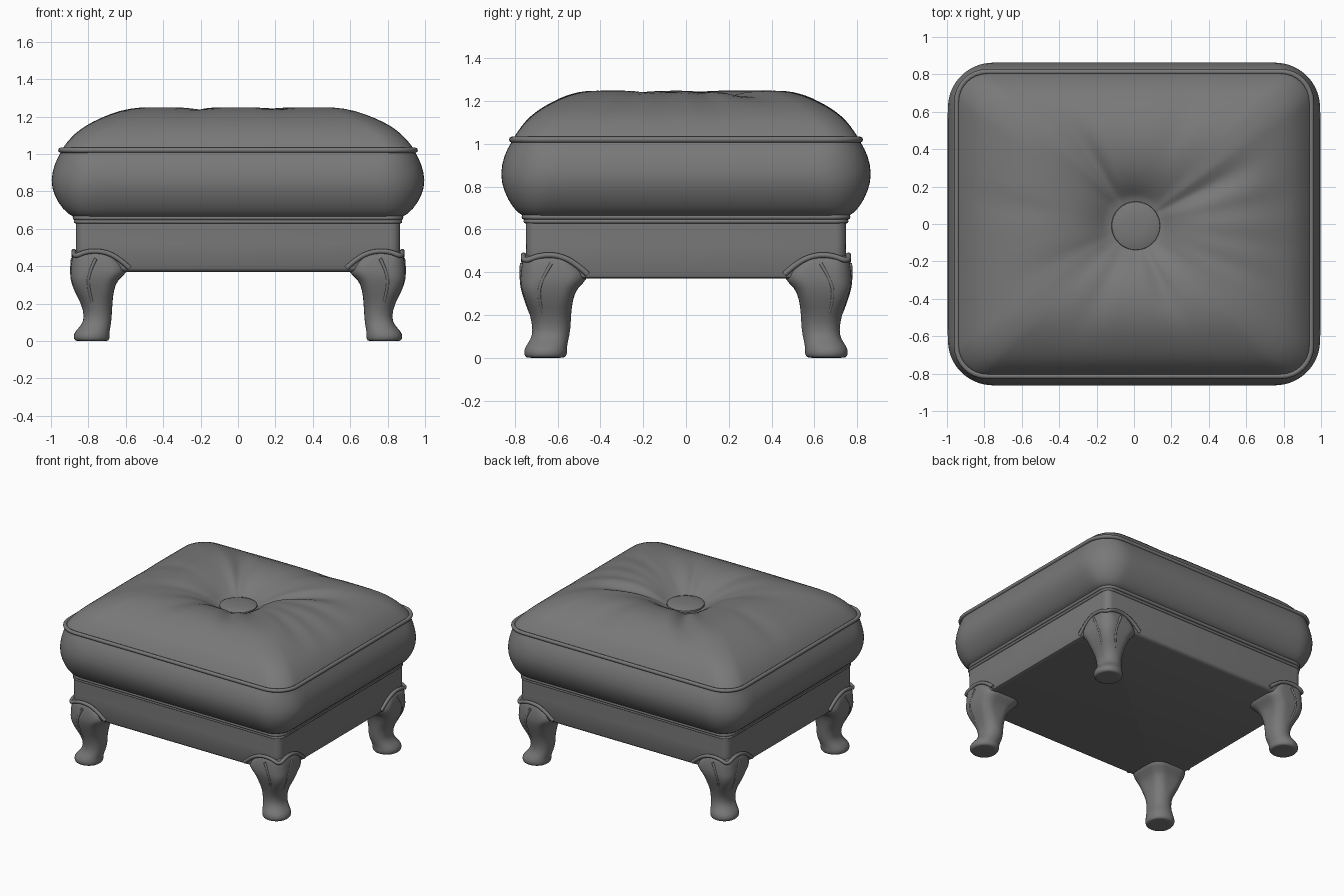
import bpy, bmesh, math
from math import sin, cos, pi, radians, exp, atan2

cube = bpy.data.objects.get("Cube")
if cube:
    bpy.data.objects.remove(cube, do_unlink=True)

grey = bpy.data.materials.new("dark grey upholstery")
grey.use_nodes = True
grey.diffuse_color = (0.19, 0.19, 0.19, 1)
grey.node_tree.nodes["Principled BSDF"].inputs["Base Color"].default_value = grey.diffuse_color


def ring(hx, hy, r, z, cx=0, cy=0, arc=6, side=1):
    """Rounded rectangle, with each straight side cut into equal steps."""
    corners = []
    for k, (sx, sy) in enumerate(((1, 1), (-1, 1), (-1, -1), (1, -1))):
        ox, oy = sx * (hx - r), sy * (hy - r)
        corners.append([(ox + r * cos((k + i / arc) * pi / 2),
                         oy + r * sin((k + i / arc) * pi / 2)) for i in range(arc + 1)])
    pts = []
    for k in range(4):
        pts += corners[k]
        a, b = corners[k][-1], corners[(k + 1) % 4][0]
        pts += [(a[0] + (b[0] - a[0]) * i / side, a[1] + (b[1] - a[1]) * i / side)
                for i in range(1, side)]
    return [(cx + x, cy + y, z) for x, y in pts]


def loft(name, rings, subdivide=0):
    """Skin a stack of rings and close both ends."""
    bm = bmesh.new()
    rows = [[bm.verts.new(p) for p in r] for r in rings]
    n = len(rows[0])
    for lo, hi in zip(rows, rows[1:]):
        for i in range(n):
            j = (i + 1) % n
            bm.faces.new((lo[i], lo[j], hi[j], hi[i]))
    bm.faces.new(rows[0][::-1])
    bm.faces.new(rows[-1])
    bmesh.ops.recalc_face_normals(bm, faces=bm.faces)
    mesh = bpy.data.meshes.new(name)
    bm.to_mesh(mesh)
    bm.free()
    mesh.materials.append(grey)
    ob = bpy.data.objects.new(name, mesh)
    bpy.context.collection.objects.link(ob)
    if subdivide:
        mod = ob.modifiers.new("soften", 'SUBSURF')
        mod.levels = mod.render_levels = subdivide
    bpy.ops.object.select_all(action='DESELECT')
    ob.select_set(True)
    bpy.context.view_layer.objects.active = ob
    if subdivide:
        bpy.ops.object.shade_smooth()
    else:
        bpy.ops.object.shade_smooth_by_angle(angle=radians(40))
    return ob


def tube(name, pts, radius, closed):
    """Round cord along a path."""
    cu = bpy.data.curves.new(name, 'CURVE')
    cu.dimensions = '3D'
    cu.bevel_depth = radius
    cu.bevel_resolution = 2
    cu.use_fill_caps = True
    sp = cu.splines.new('POLY' if closed else 'NURBS')
    sp.points.add(len(pts) - 1)
    for p, co in zip(sp.points, pts):
        p.co = (*co, 1)
    sp.use_cyclic_u = closed
    sp.use_smooth = True
    if not closed:
        sp.use_endpoint_u = True
        sp.order_u = 3
    cu.materials.append(grey)
    ob = bpy.data.objects.new(name, cu)
    bpy.context.collection.objects.link(ob)
    return ob


# Cushion: bulging sides up to the seam, then a tufted top with radial folds
SIDES = [(0.84, 0.72, 0.08, 0.655), (0.88, 0.765, 0.10, 0.66), (0.935, 0.81, 0.16, 0.70),
         (0.985, 0.853, 0.22, 0.78), (1.003, 0.87, 0.25, 0.86), (0.98, 0.85, 0.23, 0.95),
         (0.95, 0.818, 0.18, 1.005)]
TOP = [(1.0, 1.02), (0.965, 1.06), (0.91, 1.11), (0.84, 1.152), (0.75, 1.19), (0.62, 1.233),
       (0.48, 1.252), (0.34, 1.247), (0.22, 1.226), (0.12, 1.19), (0.04, 1.145), (0.0, 1.12)]
# fold: direction in degrees, half width, depth, where it starts and ends
FOLDS = [(122, 6, 0.045, 0.0, 0.75), (66, 5, 0.014, 0.3, 0.95), (26, 6, 0.04, 0.0, 0.7),
         (8, 4, 0.018, 0.2, 0.95), (-8, 4, 0.016, 0.25, 0.95), (-22, 4, 0.014, 0.2, 0.9),
         (-66, 6, 0.03, 0.0, 0.55), (-115, 7, 0.015, 0.0, 0.7), (172, 4, 0.012, 0.3, 1.0),
         (205, 7, 0.01, 0.0, 0.7)]
BUTTON = 0.13


def fold_depth(angle, t):
    total = 0
    for a, width, depth, start, end in FOLDS:
        if start < t < end:
            d = (math.degrees(angle) - a + 180) % 360 - 180
            total += depth * exp(-(d / width) ** 2) * sin(pi * (t - start) / (end - start))
    return total


seam = ring(0.945, 0.81, 0.16, 1.02, arc=8, side=16)
rings = [ring(*s, arc=8, side=16) for s in SIDES]
for t, z in TOP:
    row = []
    for x, y, _ in seam:
        a = atan2(y, x)
        row.append((BUTTON * cos(a) * (1 - t) + x * t, BUTTON * sin(a) * (1 - t) + y * t,
                    z - fold_depth(a, t)))
    rings.append(row)
loft("cushion", rings, 1)

# Centre button, a shallow dome
loft("cushion_button", [[(r * cos(i * pi / 16) + 0.01, r * sin(i * pi / 16) - 0.01, z)
                         for i in range(32)]
                        for r, z in ((0.12, 1.09), (0.133, 1.12), (0.128, 1.138),
                                     (0.1, 1.148), (0.05, 1.152), (0.01, 1.153))])

# Piping along the seams
tube("seam_piping", ring(0.948, 0.814, 0.16, 1.02, arc=8), 0.014, True)
tube("upper_base_piping", ring(0.872, 0.757, 0.08, 0.658, arc=8), 0.012, True)
tube("lower_base_piping", ring(0.868, 0.75, 0.06, 0.638, arc=8), 0.010, True)

# Upholstered base
loft("base_frame", [ring(0.845, 0.725, 0.04, 0.37), ring(0.862, 0.742, 0.05, 0.376),
                    ring(0.868, 0.75, 0.05, 0.39), ring(0.866, 0.747, 0.05, 0.52),
                    ring(0.868, 0.75, 0.05, 0.665)])

# Curved legs: height, outer and inner x, outer and inner y
LEG = [(0.0, 0.85, 0.71, 0.73, 0.585), (0.0, 0.872, 0.692, 0.75, 0.565),
       (0.02, 0.88, 0.685, 0.758, 0.555), (0.05, 0.874, 0.688, 0.754, 0.558),
       (0.085, 0.835, 0.68, 0.725, 0.55), (0.13, 0.82, 0.675, 0.715, 0.54),
       (0.2, 0.838, 0.672, 0.728, 0.538), (0.27, 0.875, 0.665, 0.753, 0.53),
       (0.33, 0.893, 0.645, 0.772, 0.51), (0.37, 0.897, 0.58, 0.776, 0.45),
       (0.42, 0.892, 0.61, 0.77, 0.48), (0.46, 0.884, 0.66, 0.762, 0.53),
       (0.49, 0.868, 0.7, 0.748, 0.57)]
RIM = [(0.58, 0.752, 0.39), (0.64, 0.758, 0.445), (0.72, 0.758, 0.48), (0.81, 0.76, 0.48),
       (0.875, 0.757, 0.45), (0.878, 0.68, 0.48), (0.878, 0.6, 0.48), (0.876, 0.52, 0.445),
       (0.87, 0.46, 0.39)]
# carved leaf ridges running down the knee
RIDGES = [[(0.76, 0.768, 0.44), (0.80, 0.772, 0.36), (0.80, 0.752, 0.28), (0.78, 0.725, 0.21)],
          [(0.885, 0.63, 0.44), (0.893, 0.68, 0.36), (0.873, 0.69, 0.28), (0.835, 0.67, 0.21)]]
for side_name, sx in (("left", 1), ("right", -1)):
    for end_name, sy in (("front", -1), ("back", 1)):
        label = end_name + "_" + side_name
        rows = []
        for z, xo, xi, yo, yi in LEG:
            hx, hy = (xo - xi) / 2, (yo - yi) / 2
            r = min(hx, hy) * (0.95 if z < 0.25 else 0.6)
            rows.append(ring(hx, hy, r, z, sx * (xo + xi) / 2, sy * (yo + yi) / 2))
        loft(label + "_leg", rows, 1)
        tube(label + "_leg_rim", [(sx * x, sy * y, z) for x, y, z in RIM], 0.013, False)
        for k, path in enumerate(RIDGES):
            tube(f"{label}_leg_ridge_{k + 1}", [(sx * x, sy * y, z) for x, y, z in path],
                 0.009, False)
